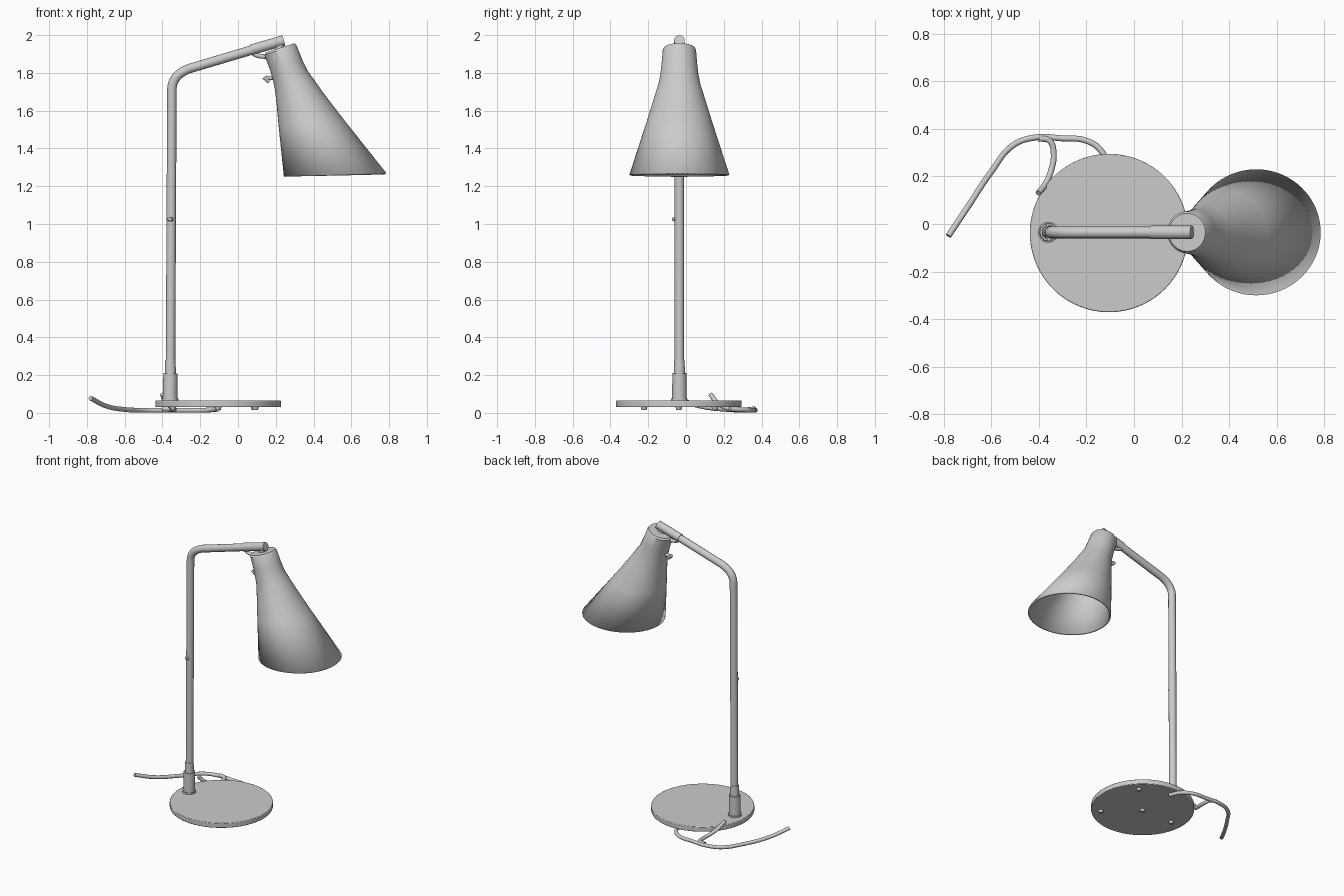
import bpy, bmesh, math
from mathutils import Vector

cube = bpy.data.objects.get("Cube")
if cube:
    bpy.data.objects.remove(cube)

Y = -0.035                      # plane of the post, arm and shade
BASE = Vector((-0.105, -0.038, 0))

grey = bpy.data.materials.new("light grey")
grey.use_nodes = True
grey.diffuse_color = (0.6, 0.6, 0.6, 1)
grey.node_tree.nodes["Principled BSDF"].inputs["Base Color"].default_value = (0.6, 0.6, 0.6, 1)


def finish(ob, name, smooth=True):
    ob.name = name
    ob.data.materials.append(grey)
    if smooth and ob.type == 'MESH':
        bpy.ops.object.select_all(action='DESELECT')
        ob.select_set(True)
        bpy.context.view_layer.objects.active = ob
        bpy.ops.object.shade_smooth_by_angle(angle=math.radians(35))
    return ob


def rod(name, a, b, r1, r2=None, sides=32):
    """Straight round bar, or cone, between two points."""
    a, b = Vector(a), Vector(b)
    bpy.ops.mesh.primitive_cone_add(vertices=sides, radius1=r1, radius2=r1 if r2 is None else r2,
                                    depth=(b - a).length, location=(a + b) / 2)
    ob = bpy.context.object
    ob.rotation_euler = (b - a).to_track_quat('Z', 'Y').to_euler()
    return finish(ob, name)


def tube(name, points, radius, kind='BEZIER'):
    """Round tube along a path; bezier paths flow through every point."""
    cu = bpy.data.curves.new(name, 'CURVE')
    cu.dimensions = '3D'
    cu.bevel_depth = radius
    cu.bevel_resolution = 6
    cu.resolution_u = 8
    cu.use_fill_caps = True
    sp = cu.splines.new(kind)
    pts = sp.bezier_points if kind == 'BEZIER' else sp.points
    pts.add(len(points) - 1)
    for p, co in zip(pts, points):
        if kind == 'BEZIER':
            p.co = co
            p.handle_left_type = p.handle_right_type = 'AUTO'
        else:
            p.co = (*co, 1)
    sp.use_smooth = True
    ob = bpy.data.objects.new(name, cu)
    bpy.context.collection.objects.link(ob)
    return finish(ob, name)


# Base disc with a softened edge
base = rod("base", BASE + Vector((0, 0, 0.03)), BASE + Vector((0, 0, 0.065)), 0.333, sides=96)
bev = base.modifiers.new("edge", 'BEVEL')
bev.width = 0.004
bev.segments = 2
bev.limit_method = 'ANGLE'

# Feet and centre screw under the base
for i, (angle, dist) in enumerate([(-43, 0.27), (45, 0.27), (180, 0.24), (0, 0)]):
    t = math.radians(angle)
    c = BASE + Vector((math.cos(t), math.sin(t), 0)) * dist
    rod("base_screw" if dist == 0 else f"foot_{i + 1}",
        c + Vector((0, 0, 0.014)), c + Vector((0, 0, 0.032)), 0.013, 0.018, 16)

# Collar around the foot of the post
rod("collar_flange", (-0.36, Y, 0.063), (-0.36, Y, 0.075), 0.044)
rod("collar", (-0.36, Y, 0.07), (-0.358, Y, 0.21), 0.039, 0.037)
rod("collar_step", (-0.358, Y, 0.205), (-0.358, Y, 0.28), 0.03, 0.027)

# Post and arm as one bent tube
start, corner, end = (Vector(p) for p in ((-0.35, Y, 1.71), (-0.35, Y, 1.80), (-0.23, Y, 1.831)))
bend = [start.lerp(corner, k / 12).lerp(corner.lerp(end, k / 12), k / 12) for k in range(13)]
tube("post_and_arm", [(-0.358, Y, 0.1), *bend, (0.22, Y, 1.965)], 0.025, 'POLY')
rod("arm_sleeve", (0.07, Y, 1.922), (0.243, Y, 1.972), 0.028)

# Small button on the post
rod("post_button", (-0.355, Y - 0.02, 1.025), (-0.358, Y - 0.037, 1.025), 0.012, 0.009, 16)
rod("post_pin", (-0.37, Y - 0.018, 1.025), (-0.345, Y - 0.032, 1.025), 0.008, None, 12)

# Shade: rings skewed from a tilted cap to a level rim
# each row: left x, left z, right x, right z, half depth
rings = [(0.147, 1.908, 0.300, 1.957, 0.080), (0.140, 1.895, 0.309, 1.948, 0.088),
         (0.170, 1.815, 0.340, 1.870, 0.095), (0.184, 1.765, 0.366, 1.815, 0.101),
         (0.195, 1.715, 0.402, 1.765, 0.111), (0.204, 1.640, 0.455, 1.690, 0.135),
         (0.215, 1.520, 0.560, 1.553, 0.175), (0.243, 1.250, 0.785, 1.270, 0.265)]
SIDES = 64
bm = bmesh.new()
loops = []
for lx, lz, rx, rz, half in rings:
    loop = []
    for k in range(SIDES):
        a = 2 * math.pi * k / SIDES
        f = (1 + math.cos(a)) / 2
        loop.append(bm.verts.new((lx + (rx - lx) * f, Y + half * math.sin(a), lz + (rz - lz) * f)))
    loops.append(loop)
for upper, lower in zip(loops, loops[1:]):
    for k in range(SIDES):
        n = (k + 1) % SIDES
        bm.faces.new((upper[k], lower[k], lower[n], upper[n]))
bm.faces.new(loops[0])
bmesh.ops.recalc_face_normals(bm, faces=bm.faces)
me = bpy.data.meshes.new("shade")
bm.to_mesh(me)
bm.free()
shade = bpy.data.objects.new("shade", me)
bpy.context.collection.objects.link(shade)
finish(shade, "shade")
wall = shade.modifiers.new("wall", 'SOLIDIFY')
wall.thickness = 0.012
wall.offset = -1

# Hinge between arm and shade
tube("hinge_bracket", [(0.07, Y, 1.912), (0.10, Y, 1.893), (0.16, Y, 1.885)], 0.012)
rod("hinge_pivot", (0.21, Y, 1.90), (0.225, Y, 1.955), 0.022, None, 20)

# Switch on the shade
rod("switch_stem", (0.195, Y, 1.775), (0.15, Y, 1.772), 0.011, None, 16)
rod("switch_knob", (0.165, Y, 1.752), (0.140, Y, 1.778), 0.010, 0.013, 16)

# Power cable lying behind the base, with a short loose branch
tube("cable", [(-0.78, -0.05, 0.078), (-0.70, 0.07, 0.037), (-0.60, 0.22, 0.018),
               (-0.51, 0.33, 0.014), (-0.42, 0.363, 0.014), (-0.30, 0.36, 0.014),
               (-0.20, 0.35, 0.014), (-0.14, 0.31, 0.016), (-0.105, 0.23, 0.02)], 0.0125)
tube("cable_branch", [(-0.40, 0.36, 0.022), (-0.355, 0.35, 0.02), (-0.338, 0.30, 0.016), (-0.35, 0.22, 0.025),
                      (-0.375, 0.165, 0.055), (-0.402, 0.13, 0.098)], 0.0125)
